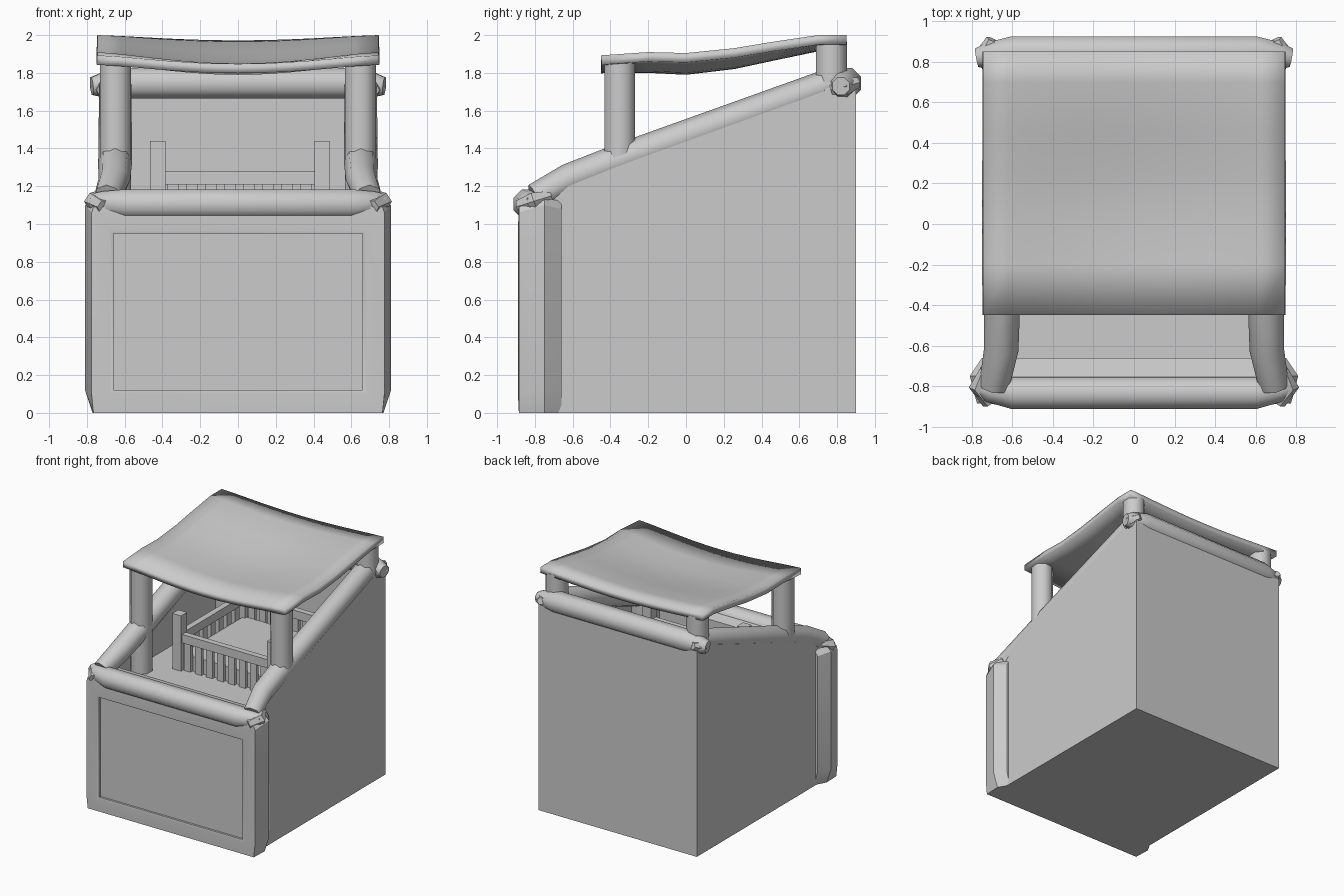
import bpy, bmesh, math
from mathutils import Vector

if "Cube" in bpy.data.objects:
    bpy.data.objects.remove(bpy.data.objects["Cube"])


def make(name, verts, faces, smooth=None):
    bm = bmesh.new()
    vs = [bm.verts.new(v) for v in verts]
    for f in faces:
        bm.faces.new([vs[i] for i in f])
    bmesh.ops.remove_doubles(bm, verts=bm.verts, dist=1e-4)
    bmesh.ops.recalc_face_normals(bm, faces=bm.faces)
    me = bpy.data.meshes.new(name)
    bm.to_mesh(me)
    bm.free()
    ob = bpy.data.objects.new(name, me)
    bpy.context.collection.objects.link(ob)
    if smooth:
        bpy.ops.object.select_all(action='DESELECT')
        bpy.context.view_layer.objects.active = ob
        ob.select_set(True)
        bpy.ops.object.shade_smooth_by_angle(angle=math.radians(smooth))
    return ob


def loft(name, rings, smooth=None):
    n = len(rings[0])
    verts = [p for r in rings for p in r]
    faces = [(k*n + i, k*n + (i+1) % n, (k+1)*n + (i+1) % n, (k+1)*n + i)
             for k in range(len(rings)-1) for i in range(n)]
    faces += [tuple(range(n)), tuple(range(len(verts)-n, len(verts)))]
    return make(name, verts, faces, smooth)


def prism(name, profile, x0, x1):
    return loft(name, [[(x, y, z) for y, z in profile] for x in (x0, x1)])


def box(name, x0, x1, y0, y1, z0, z1):
    return prism(name, [(y0, z0), (y1, z0), (y1, z1), (y0, z1)], x0, x1)


def log(name, path, radii, up=(0, 0, 1), sides=8, turn=0.0):
    pts = [Vector(p) for p in path]
    rings = []
    for i, (p, r) in enumerate(zip(pts, radii)):
        t = (pts[min(i+1, len(pts)-1)] - pts[max(i-1, 0)]).normalized()
        a = t.cross(Vector(up)).normalized()
        b = a.cross(t)
        rings.append([p + r*(a*math.cos(w) + b*math.sin(w))
                      for w in (turn + math.tau*k/sides for k in range(sides))])
    return loft(name, rings, 46)


# Solid lower block, its top is the inner floor
box("base_block", -.73, .73, -.70, .90, 0, .98)

# Thin upper walls with sloping top
for s in (-1, 1):
    prism("side_wall", [(-.70, .98), (.90, .98), (.90, 1.74), (.78, 1.72),
                        (-.35, 1.31), (-.70, 1.17)], s*.705, s*.73)
box("back_wall", -.705, .705, .875, .90, .98, 1.74)


# Front panel with bulging frame and recessed centre
def panel_ring(xo, xm, y, z0, z1, zm0, zm1):
    return [(-xo, y, z0), (xo, y, z0), (xm, y, zm0), (xm, y, zm1),
            (xo, y, z1), (-xo, y, z1), (-xm, y, zm1), (-xm, y, zm0)]


loft("front_panel", [
    panel_ring(.72, .75, -.66, 0, 1.12, .12, 1.08),
    panel_ring(.77, .81, -.75, 0, 1.14, .12, 1.10),
    panel_ring(.765, .775, -.885, 0, 1.09, .10, 1.06),
    panel_ring(.68, .68, -.89, .105, .965, .105, .965),
    panel_ring(.66, .66, -.885, .12, .95, .12, .95),
    panel_ring(.66, .66, -.868, .12, .95, .12, .95)], 30)

# Front and back cross logs with tapered ends
log("front_log", [(-.775, -.80, 1.12), (-.72, -.815, 1.11), (-.60, -.835, 1.105),
                  (.60, -.835, 1.105), (.72, -.815, 1.11), (.775, -.80, 1.12)],
    [.045, .068, .085, .085, .068, .045], turn=math.pi/8)
log("back_log", [(-.775, .82, 1.73), (-.72, .83, 1.735), (-.60, .845, 1.745),
                 (.60, .845, 1.745), (.72, .83, 1.735), (.775, .82, 1.73)],
    [.05, .07, .088, .088, .07, .05], turn=math.pi/8)

for s in (-1, 1):
    # Sloping side logs
    log("side_log", [(s*.69, -.80, 1.14), (s*.655, -.62, 1.235), (s*.65, -.35, 1.335),
                     (s*.65, .78, 1.745), (s*.65, .86, 1.77)],
        [.075, .085, .09, .085, .06])
    # Log end knobs at the corners
    log("front_knob", [(s*.71, -.88, 1.09), (s*.76, -.80, 1.12), (s*.73, -.72, 1.15)],
        [.04, .055, .03], sides=6)
    log("back_knob", [(s*.70, .91, 1.75), (s*.73, .84, 1.73), (s*.72, .77, 1.71)],
        [.03, .055, .03], sides=6)
    # Roof posts
    for name, y, top in (("front_post", -.35, 1.87), ("back_post", .77, 1.965)):
        log(name, [(s*.648, y, .975), (s*.648, y, top)], [.088, .088],
            up=(0, 1, 0), turn=math.pi/8)

# Sagging cloth roof: edge height, mid-span sag
profile = [(-.45, 1.893, .045), (-.20, 1.91, .06), (0, 1.905, .065),
           (.25, 1.93, .06), (.45, 1.963, .05), (.70, 2.0, .035), (.85, 2.0, .028)]
cols = 13
verts, faces = [], []
for y, z, sag in profile:
    for i in range(cols):
        x = -.745 + 1.49*i/(cols-1)
        verts.append((x, y, z - sag*(1 - (x/.745)**2)**1.5))
for j in range(len(profile)-1):
    for i in range(cols-1):
        a = j*cols + i
        faces.append((a, a+1, a+cols+1, a+cols))
roof = make("cloth_roof", verts, faces, 40)
if roof.data.polygons[0].normal.z < 0:
    roof.data.flip_normals()
solid = roof.modifiers.new("thickness", 'SOLIDIFY')
solid.thickness = .05
solid.offset = -1

# Inner pen: corner posts, rails, slats and a raised bed
Y0, Y1 = -.16, .68
for x in (-.425, .445):
    for y in (Y0, Y1):
        box("pen_post", x-.04, x+.04, y-.04, y+.04, .97, 1.44)
    box("pen_side_rail", x-.025, x+.025, Y0, Y1, 1.21, 1.279)
    for k in range(7):
        y = Y0 + .105 + .105*k
        box("pen_side_slat", x-.015, x+.015, y-.03, y+.03, .97, 1.22)
for y in (Y0, Y1):
    box("pen_end_rail", -.425, .445, y-.025, y+.025, 1.21, 1.28)
    for k in range(8):
        x = -.345 + .101*k
        box("pen_end_slat", x-.03, x+.03, y-.015, y+.015, .97, 1.22)
box("pen_bed", -.41, .43, Y0+.015, Y1-.015, .97, 1.10)
